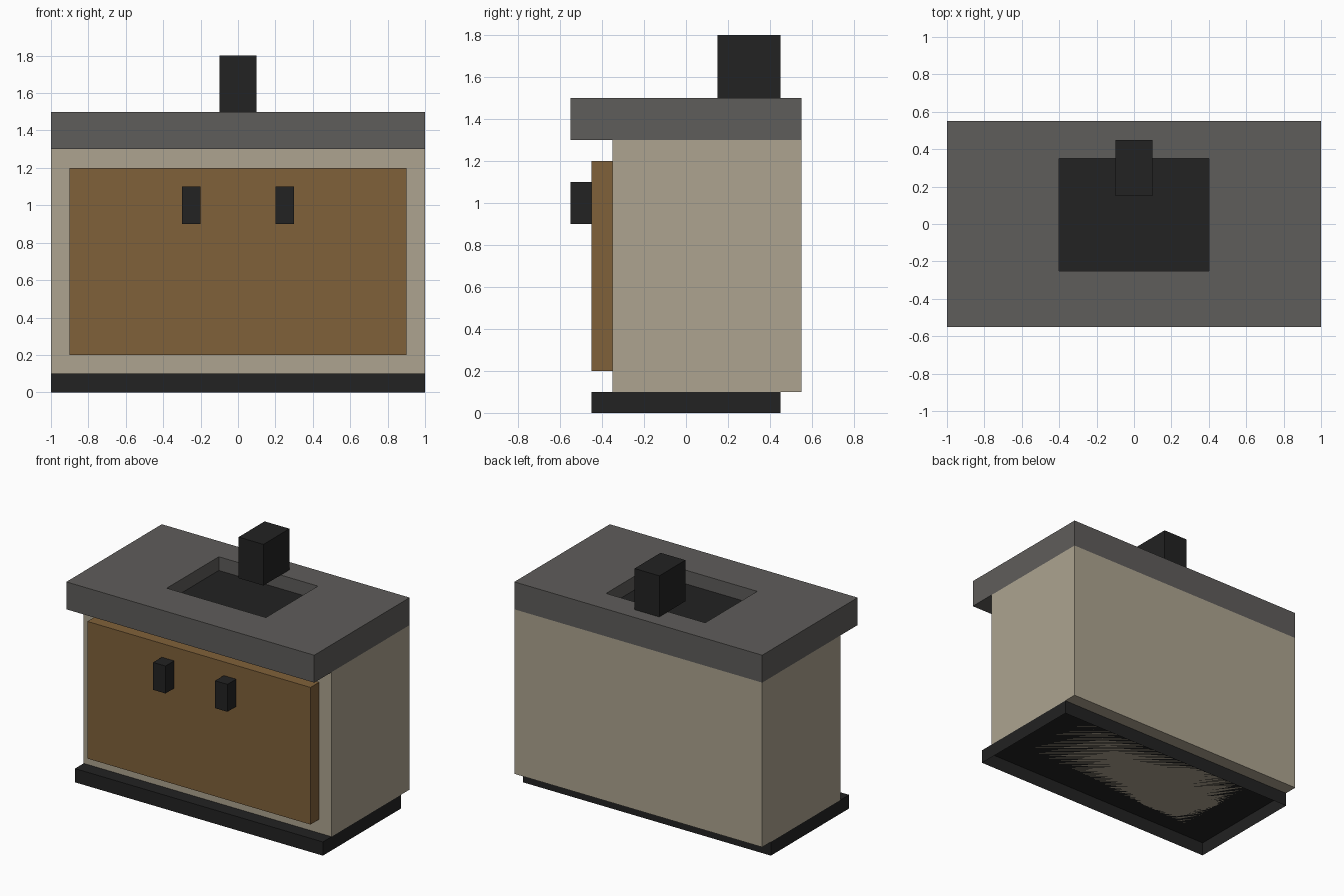
import bpy, bmesh
from mathutils import Vector

if "Cube" in bpy.data.objects:
    bpy.data.objects.remove(bpy.data.objects["Cube"])


def material(name, r, g, b):
    def lin(c):
        c /= 255
        return c / 12.92 if c <= 0.04045 else ((c + 0.055) / 1.055) ** 2.4
    m = bpy.data.materials.new(name)
    m.diffuse_color = (lin(r), lin(g), lin(b), 1)
    m.use_nodes = True
    m.node_tree.nodes["Principled BSDF"].inputs["Base Color"].default_value = m.diffuse_color
    return m


BEIGE = material("beige", 173, 164, 144)
BROWN = material("brown_wood", 128, 97, 58)
GREY = material("grey_stone", 95, 93, 91)
BLACK = material("black", 34, 34, 34)


def box(name, lo, hi, *mats, edit=None):
    """Axis-aligned box between two corners, with an optional bmesh edit."""
    lo, hi = Vector(lo), Vector(hi)
    bm = bmesh.new()
    bmesh.ops.create_cube(bm, size=1)
    for v in bm.verts:
        v.co = Vector(lo[i] if v.co[i] < 0 else hi[i] for i in range(3))
    bm.normal_update()
    if edit:
        edit(bm)
    mesh = bpy.data.meshes.new(name)
    bm.to_mesh(mesh)
    bm.free()
    for m in mats:
        mesh.materials.append(m)
    ob = bpy.data.objects.new(name, mesh)
    bpy.context.collection.objects.link(ob)
    return ob


def open_bottom(bm):
    faces = [f for f in bm.faces if f.normal.z < -0.5]
    bmesh.ops.delete(bm, geom=faces, context='FACES_ONLY')


def sink_recess(bm):
    # rectangular basin sunk into the top, with a black floor
    top = next(f for f in bm.faces if f.normal.z > 0.5)
    bmesh.ops.inset_individual(bm, faces=[top], thickness=0.1)
    for v in top.verts:
        v.co.x = 0.4 if v.co.x > 0 else -0.4
        v.co.y = 0.35 if v.co.y > 0 else -0.25
    floor = bmesh.ops.extrude_discrete_faces(bm, faces=[top])["faces"][0]
    for v in floor.verts:
        v.co.z -= 0.1
    floor.material_index = 1


# Hollow plinth, cabinet body and front panel
box("plinth", (-1, -0.45, 0), (1, 0.45, 0.1), BLACK, edit=open_bottom)
box("cabinet", (-1, -0.35, 0.1), (1, 0.55, 1.3), BEIGE)
box("front_panel", (-0.9, -0.45, 0.2), (0.9, -0.35, 1.2), BROWN)

# Pair of handles
for side, x in (("left", -0.25), ("right", 0.25)):
    box(side + "_handle", (x - 0.05, -0.55, 0.9), (x + 0.05, -0.45, 1.1), BLACK)

# Countertop with basin, and tap
box("countertop", (-1, -0.55, 1.3), (1, 0.55, 1.5), GREY, BLACK, edit=sink_recess)
box("tap", (-0.1, 0.15, 1.5), (0.1, 0.45, 1.8), BLACK)
